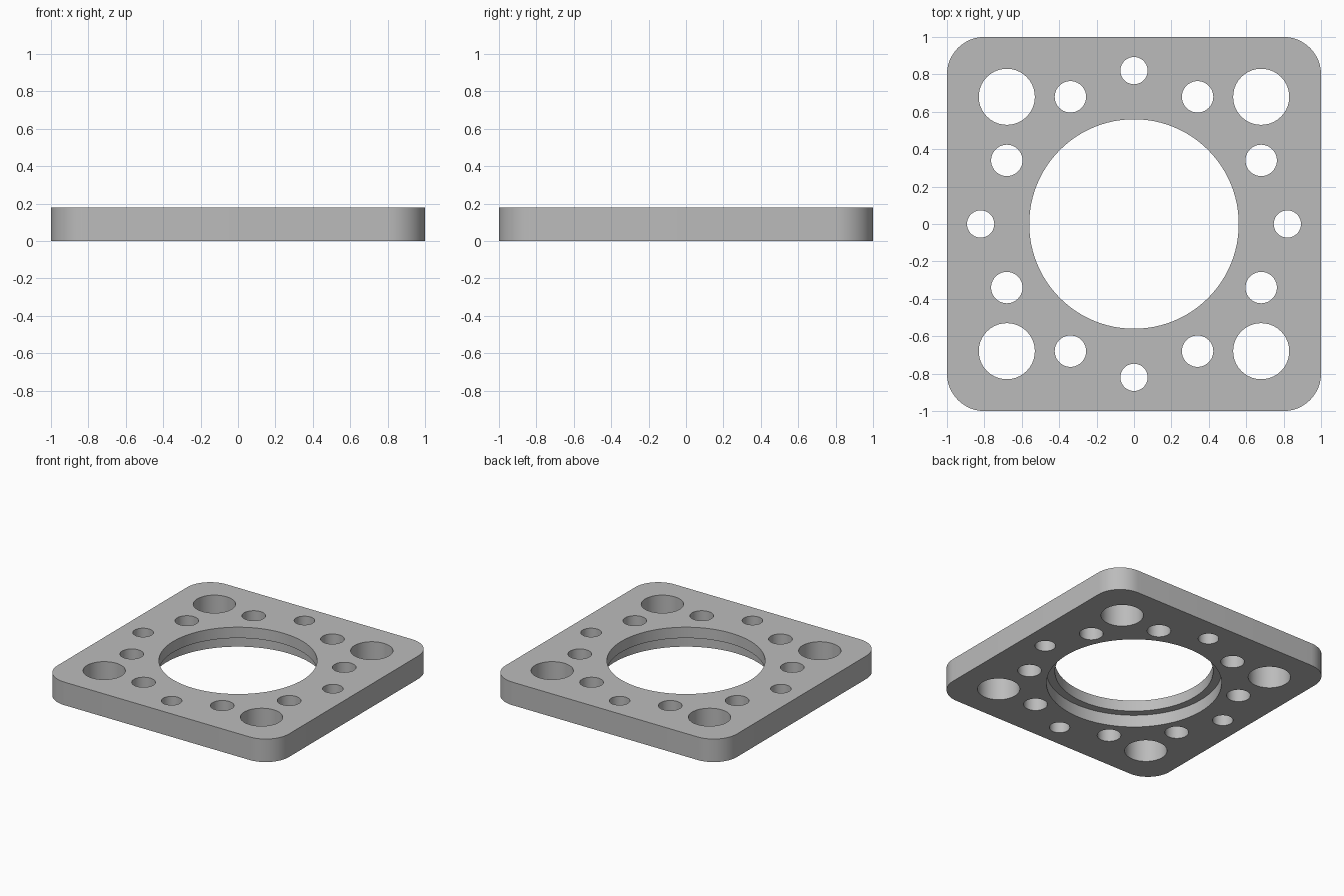
import bpy, bmesh
from math import cos, sin, pi, radians
from mathutils import Matrix

cube = bpy.data.objects.get("Cube")
if cube:
    bpy.data.objects.remove(cube, do_unlink=True)

THICK = 0.18      # plate thickness
LEDGE = 0.095     # height of the step in the centre bore
CORNER = 0.2      # plate corner radius

grey = bpy.data.materials.new("light_grey")
grey.use_nodes = True
colour = (0.5, 0.5, 0.5, 1)
grey.diffuse_color = colour
grey.node_tree.nodes["Principled BSDF"].inputs["Base Color"].default_value = colour


def make_object(name, bm):
    bmesh.ops.recalc_face_normals(bm, faces=bm.faces)
    mesh = bpy.data.meshes.new(name)
    bm.to_mesh(mesh)
    bm.free()
    mesh.materials.append(grey)
    obj = bpy.data.objects.new(name, mesh)
    bpy.context.collection.objects.link(obj)
    return obj


def stack(bm, rings):
    """Skin a list of closed point loops and cap both ends."""
    loops = [[bm.verts.new(p) for p in ring] for ring in rings]
    n = len(loops[0])
    for low, high in zip(loops, loops[1:]):
        for i in range(n):
            j = (i + 1) % n
            bm.faces.new((low[i], low[j], high[j], high[i]))
    bm.faces.new(loops[0][::-1])
    bm.faces.new(loops[-1])


def circle(r, z, n):
    return [(r * cos(2 * pi * i / n), r * sin(2 * pi * i / n), z) for i in range(n)]


def rounded_square(z, steps=12):
    points = []
    inner = 1 - CORNER
    for k, (sx, sy) in enumerate([(1, 1), (-1, 1), (-1, -1), (1, -1)]):
        for i in range(steps + 1):
            a = pi / 2 * (k + i / steps)
            points.append((sx * inner + CORNER * cos(a), sy * inner + CORNER * sin(a), z))
    return points


# Rounded square plate
bm = bmesh.new()
stack(bm, [rounded_square(0), rounded_square(THICK)])
plate = make_object("mounting_plate", bm)

# Stepped centre bore, wider underneath
cut = bmesh.new()
stack(cut, [circle(r, z, 96) for r, z in
            [(0.62, -0.1), (0.62, LEDGE), (0.56, LEDGE), (0.56, THICK + 0.1)]])

# Bolt holes, repeated on all four sides: x, y, radius
for x, y, r in [(0.68, 0.68, 0.15), (0.68, 0.34, 0.084),
                (0.68, -0.34, 0.084), (0.82, 0, 0.073)]:
    for k in range(4):
        place = Matrix.Rotation(k * pi / 2, 4, 'Z') @ Matrix.Translation((x, y, THICK / 2))
        bmesh.ops.create_cone(cut, cap_ends=True, segments=40, radius1=r, radius2=r,
                              depth=THICK + 0.2, matrix=place)
cutter = make_object("hole_cutter", cut)
cutter.hide_render = True

# Cut the holes, then drop the cutter
bpy.ops.object.select_all(action='DESELECT')
plate.select_set(True)
bpy.context.view_layer.objects.active = plate
boolean = plate.modifiers.new("holes", 'BOOLEAN')
boolean.operation = 'DIFFERENCE'
boolean.solver = 'EXACT'
boolean.object = cutter
bpy.ops.object.modifier_apply(modifier=boolean.name)
bpy.data.objects.remove(cutter, do_unlink=True)
bpy.ops.object.shade_smooth_by_angle(angle=radians(30))
